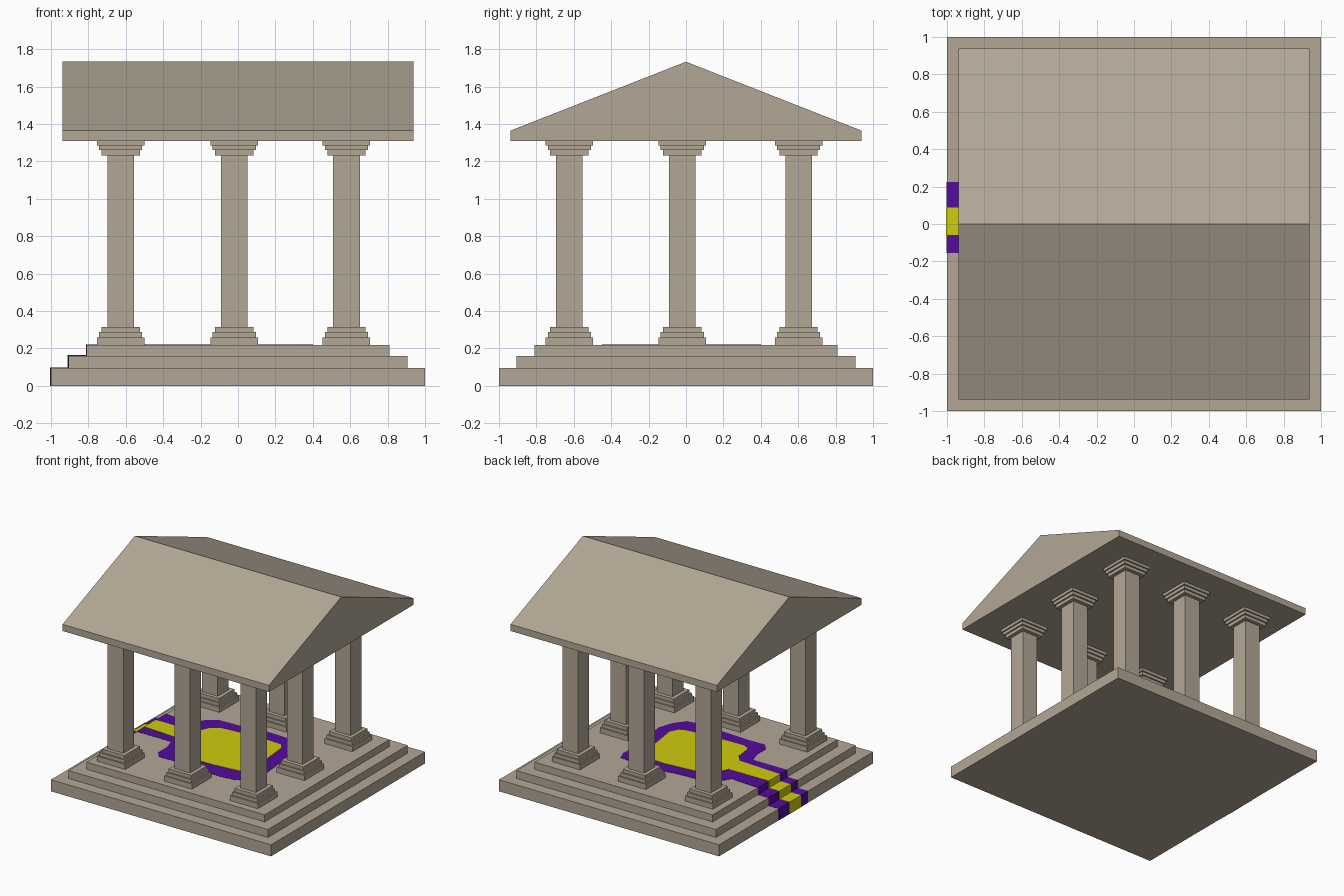
import bpy, bmesh
from mathutils import Vector

if "Cube" in bpy.data.objects:
    bpy.data.objects.remove(bpy.data.objects["Cube"])


def material(name, rgb):
    m = bpy.data.materials.new(name)
    m.diffuse_color = (*rgb, 1)
    m.use_nodes = True
    m.node_tree.nodes["Principled BSDF"].inputs["Base Color"].default_value = m.diffuse_color
    return m


STONE = material("stone", (0.45, 0.39, 0.305))
YELLOW = material("yellow", (0.63, 0.60, 0.0045))
PURPLE = material("purple", (0.088, 0.0035, 0.34))


def finish(name, bm, mat):
    bmesh.ops.recalc_face_normals(bm, faces=bm.faces)
    me = bpy.data.meshes.new(name)
    bm.to_mesh(me)
    bm.free()
    me.materials.append(mat)
    ob = bpy.data.objects.new(name, me)
    bpy.context.collection.objects.link(ob)
    return ob


def add_box(bm, x0, x1, y0, y1, z0, z1):
    vs = bmesh.ops.create_cube(bm, size=1)["verts"]
    for v in vs:
        v.co = Vector(((x0 + x1) / 2 + v.co.x * (x1 - x0),
                       (y0 + y1) / 2 + v.co.y * (y1 - y0),
                       (z0 + z1) / 2 + v.co.z * (z1 - z0)))


def prism(name, points, direction, mat):
    """Extrude a closed flat outline along a direction."""
    bm = bmesh.new()
    face = bm.faces.new([bm.verts.new(p) for p in points])
    res = bmesh.ops.extrude_face_region(bm, geom=[face], use_keep_orig=True)
    moved = [g for g in res["geom"] if isinstance(g, bmesh.types.BMVert)]
    bmesh.ops.translate(bm, verts=moved, vec=Vector(direction))
    return finish(name, bm, mat)


# Stepped base: half width, bottom, top
STEPS = [(1.0, 0.0, 0.095), (0.907, 0.095, 0.16), (0.81, 0.16, 0.218)]
for i, (h, z0, z1) in enumerate(STEPS):
    bm = bmesh.new()
    add_box(bm, -h, h, -h, h, z0, z1)
    finish(f"base_step_{i + 1}", bm, STONE)
FLOOR = STEPS[-1][2]

# Columns: half width, bottom, top of each stacked block
BLOCKS = [(0.127, 0.218, 0.26), (0.115, 0.26, 0.287), (0.102, 0.287, 0.315),
          (0.071, 0.315, 1.233), (0.102, 1.233, 1.26),
          (0.115, 1.26, 1.286), (0.127, 1.286, 1.31)]
XS = (-0.627, -0.02, 0.58)
YS = (-0.624, -0.02, 0.602)
for i, x in enumerate(XS):
    for j, y in enumerate(YS):
        if j == 1 and i < 2:      # open centre and entrance side
            continue
        bm = bmesh.new()
        for h, z0, z1 in BLOCKS:
            add_box(bm, x - h, x + h, y - h, y + h, z0, z1)
        finish(f"column_{i}_{j}", bm, STONE)

# Gabled roof, ridge along x
R = 0.938
profile = [(-R, 1.31), (R, 1.31), (R, 1.365), (0, 1.733), (-R, 1.365)]
prism("roof", [(-R, y, z) for y, z in profile], (2 * R, 0, 0), STONE)

# Painted floor patch and its border
BORDER = [(-.81, -.155), (-.5, -.155), (-.47, -.25), (-.47, -.37), (-.42, -.425),
          (-.28, -.42), (-.1, -.43), (.15, -.45), (.29, -.43), (.36, -.34),
          (.40, -.22), (.38, 0), (.35, .17), (.36, .3), (.33, .38), (.2, .39),
          (0, .40), (-.2, .37), (-.43, .36), (-.51, .3), (-.56, .21), (-.81, .225)]
CENTRE = [(-.81, -.06), (-.43, -.08), (-.38, -.14), (-.36, -.29), (-.3, -.32),
          (0, -.31), (.2, -.29), (.25, -.27), (.29, -.2), (.26, 0), (.24, .22),
          (.2, .27), (0, .28), (-.33, .25), (-.40, .2), (-.45, .09), (-.81, .088)]
prism("floor_border", [(x, y, FLOOR) for x, y in BORDER], (0, 0, 0.002), PURPLE)
prism("floor_centre", [(x, y, FLOOR) for x, y in CENTRE], (0, 0, 0.004), YELLOW)


# Painted path running down the steps on the left side
def path(name, y0, y1, t, mat):
    bm = bmesh.new()
    for i, (h, z0, z1) in enumerate(STEPS):
        add_box(bm, -h - t, -h, y0, y1, z0, z1 + t)              # riser
        if i < 2:
            add_box(bm, -h, -STEPS[i + 1][0], y0, y1, z1, z1 + t)  # tread
    finish(name, bm, mat)


path("path_border", -0.155, 0.225, 0.002, PURPLE)
path("path_centre", -0.06, 0.088, 0.004, YELLOW)
